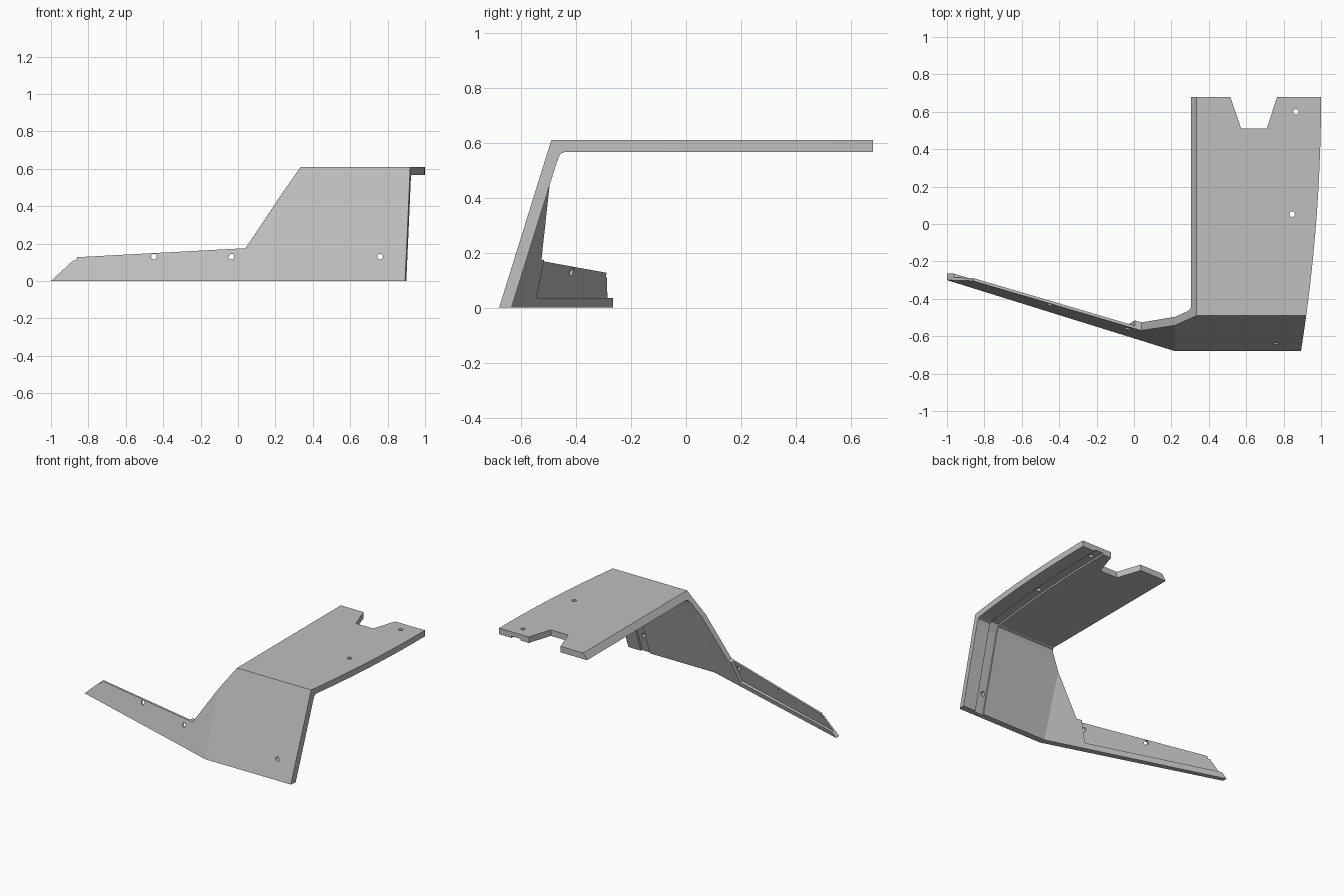
import bpy, bmesh, math
from mathutils import Matrix

cube = bpy.data.objects.get("Cube")
if cube:
    bpy.data.objects.remove(cube, do_unlink=True)

grey = bpy.data.materials.new("plain_grey")
grey.use_nodes = True
colour = (0.52, 0.52, 0.52, 1)
grey.diffuse_color = colour
grey.node_tree.nodes["Principled BSDF"].inputs["Base Color"].default_value = colour


def add_object(name, bm):
    bmesh.ops.recalc_face_normals(bm, faces=bm.faces)
    mesh = bpy.data.meshes.new(name)
    bm.to_mesh(mesh)
    bm.free()
    obj = bpy.data.objects.new(name, mesh)
    bpy.context.collection.objects.link(obj)
    return obj


def loft(name, rings):
    """Closed solid through matching rings of points."""
    bm = bmesh.new()
    loops = [[bm.verts.new(p) for p in ring] for ring in rings]
    n = len(loops[0])
    for a, b in zip(loops, loops[1:]):
        for i in range(n):
            j = (i + 1) % n
            bm.faces.new((a[i], a[j], b[j], b[i]))
    bm.faces.new(loops[0])
    bm.faces.new(loops[-1])
    return add_object(name, bm)


def hole(name, centre, along_y):
    bm = bmesh.new()
    matrix = Matrix.Translation(centre)
    if along_y:
        matrix = matrix @ Matrix.Rotation(math.pi / 2, 4, 'X')
    bmesh.ops.create_cone(bm, cap_ends=True, segments=32, radius1=0.015,
                          radius2=0.015, depth=0.6, matrix=matrix)
    return add_object(name, bm)


def combine(target, cutter, operation):
    """Apply a boolean and discard the cutter."""
    cutter.hide_render = True
    mod = target.modifiers.new("cut", 'BOOLEAN')
    mod.object, mod.operation, mod.solver = cutter, operation, 'EXACT'
    graph = bpy.context.evaluated_depsgraph_get()
    mesh = bpy.data.meshes.new_from_object(target.evaluated_get(graph))
    target.modifiers.clear()
    target.data = mesh
    bpy.data.objects.remove(cutter, do_unlink=True)


LEAN = 0.3115      # lean of the upright, and sweep of the wing
FOLD = 0.22        # where the wing meets the front panel


def front_y(x, z):
    return -0.68 + LEAN * (z + max(0, FOLD - x))


def edge_x(y):
    return 1 - 0.058 * (0.68 - y) ** 2


# Bent sheet: leaning front panel, flat top and swept wing
outer = [(0.9, 0.61), (-0.49, 0.61), (-0.68, 0)]
inner = [(-0.635, 0), (-0.473, 0.52), (-0.463, 0.548),
         (-0.455, 0.561), (-0.44, 0.567), (0.9, 0.567)]


def station(x, thinner=0):
    sweep = LEAN * max(0, FOLD - x)
    return ([(x, y + sweep, z) for y, z in outer] +
            [(x, y + sweep - thinner, z) for y, z in inner])


bracket = loft("folded_bracket", [station(-1.1, 0.011), station(FOLD), station(1.1)])

# Front silhouette, cut straight through
front = [(-1.109, -0.1), (-1, 0), (-0.88, 0.11), (-0.866, 0.11), (-0.86, 0.127),
         (0.04, 0.175), (0.23, 0.46), (0.335, 0.61), (0.40, 0.7), (1.2, 0.7), (1.2, -0.1)]
combine(bracket, loft("front_outline", [[(x, y, z) for x, z in front] for y in (-1, 1)]),
        'INTERSECT')

# Plan outline with the bowed side and the rear notch
ys = [-0.72 + 1.4 * i / 28 for i in range(29)]
plan = [(edge_x(y), y) for y in ys]
plan += [(0.765, 0.68), (0.71, 0.51), (0.573, 0.51), (0.515, 0.68), (-1.2, 0.68), (-1.2, -0.72)]
combine(bracket, loft("plan_outline", [[(x, y, z) for x, y in plan] for z in (-0.2, 0.8)]),
        'INTERSECT')

# Thin recess behind the wing, leaving a lip along the bottom
recess = []
for x_low, x_high in ((-1.2, -1.2), (-0.045, 0.015)):
    low, high = front_y(x_low, 0.035) + 0.015, front_y(x_high, 0.2) + 0.015
    recess.append([(x_low, low, 0.035), (x_high, high, 0.2),
                   (x_high, high + 0.2, 0.2), (x_low, low + 0.2, 0.035)])
combine(bracket, loft("wing_recess", recess), 'DIFFERENCE')

# Shallow channel following the bowed side on the inner faces
DEPTH = 0.012
ys = [-0.75 + 1.5 * i / 30 for i in range(31)]
band = [(edge_x(y) - 0.10, y) for y in ys] + [(edge_x(y) - 0.17, y) for y in reversed(ys)]
channel = loft("channel", [[(x, y, z) for x, y in band] for z in (-0.2, 0.75)])
hollow = [(y, z) for y, z in
          ((-0.635 - DEPTH - 0.1 * LEAN, -0.1), (-0.474 - DEPTH, 0.567 - 0.04),
           (-0.455, 0.567 + DEPTH), (0.9, 0.567 + DEPTH), (0.9, -0.1))]
combine(channel, loft("hollow", [[(x, y, z) for y, z in hollow] for x in (0.3, 1.2)]),
        'INTERSECT')
combine(bracket, channel, 'DIFFERENCE')

# Fixing holes
for x in (-0.45, -0.035, 0.76):
    combine(bracket, hole("front_hole", (x, -0.5, 0.13), True), 'DIFFERENCE')
for x, y in ((0.866, 0.6), (0.845, 0.053)):
    combine(bracket, hole("top_hole", (x, y, 0.6), False), 'DIFFERENCE')

bracket.data.materials.clear()
bracket.data.materials.append(grey)
for face in bracket.data.polygons:
    face.material_index = 0
bpy.ops.object.select_all(action='DESELECT')
bracket.select_set(True)
bpy.context.view_layer.objects.active = bracket
bpy.ops.object.shade_smooth_by_angle(angle=math.radians(12))
